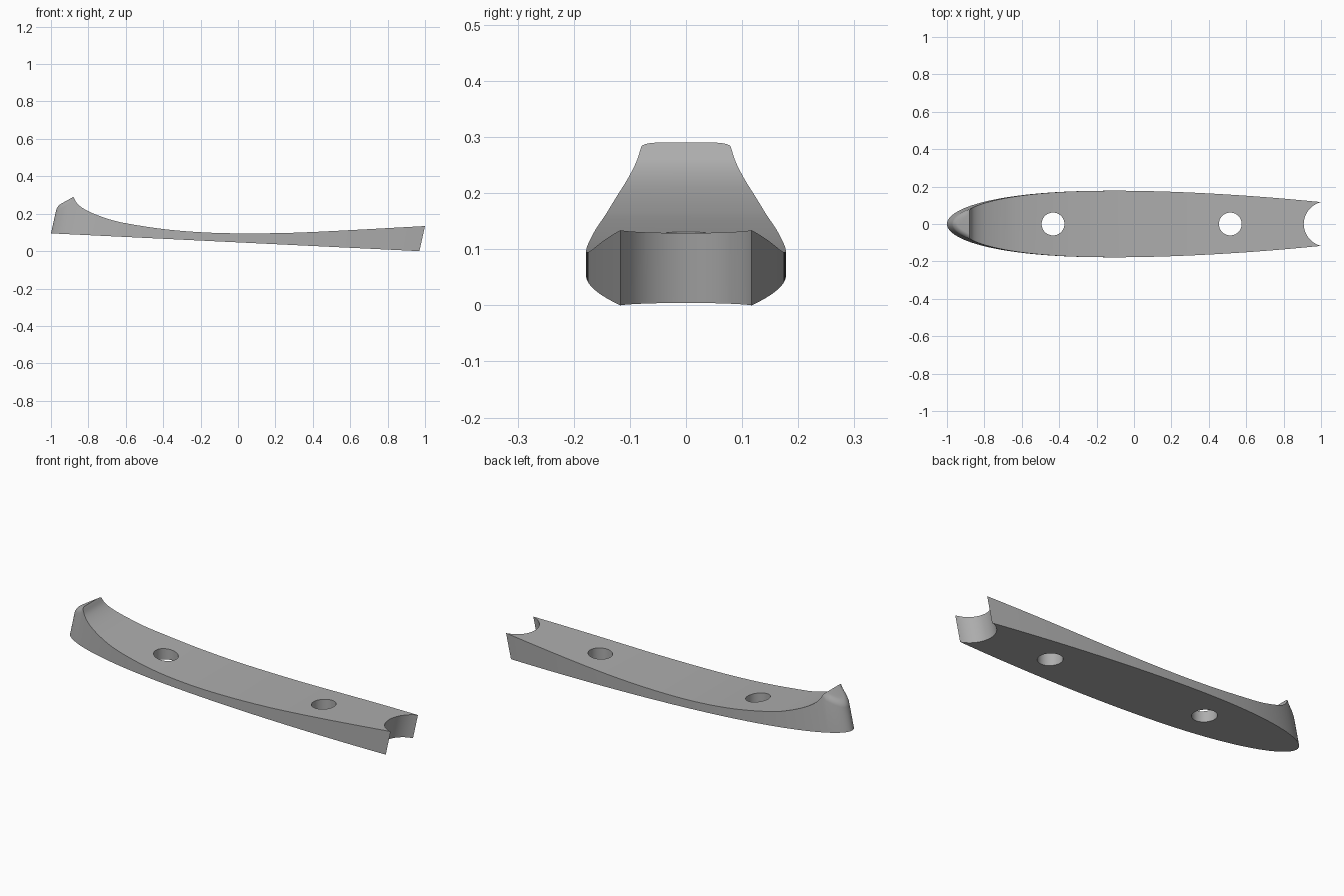
import bpy, bmesh
from math import sin, cos, pi, asin
from mathutils import Vector

cube = bpy.data.objects.get("Cube")
if cube:
    bpy.data.objects.remove(cube, do_unlink=True)

LEAN = 0.222           # how far the walls lean towards +x per unit of height
TAIL = 0.97            # x of the tail corners on the underside
WIDE = 0.178           # largest half width


def prism(name, ring, sweep):
    """Closed solid from a ring of points swept along a vector."""
    bm = bmesh.new()
    face = bm.faces.new([bm.verts.new(p) for p in ring])
    out = bmesh.ops.extrude_face_region(bm, geom=[face])
    moved = [v for v in out["geom"] if isinstance(v, bmesh.types.BMVert)]
    bmesh.ops.translate(bm, verts=moved, vec=sweep)
    bmesh.ops.recalc_face_normals(bm, faces=bm.faces)
    mesh = bpy.data.meshes.new(name)
    bm.to_mesh(mesh)
    bm.free()
    obj = bpy.data.objects.new(name, mesh)
    bpy.context.collection.objects.link(obj)
    return obj


def spline(points, steps):
    """Smooth curve through the points."""
    pts = [Vector(p) for p in points]
    pts = [2 * pts[0] - pts[1]] + pts + [2 * pts[-1] - pts[-2]]
    curve = []
    for a, b, c, d in zip(pts, pts[1:], pts[2:], pts[3:]):
        for i in range(steps):
            t = i / steps
            curve.append(0.5 * (2 * b + (c - a) * t + (2 * a - 5 * b + 4 * c - d) * t ** 2
                                + (3 * b - a - 3 * c + d) * t ** 3))
    return curve + [pts[-2]]


# Plan outline: rounded nose, gently tapering tail, round notch in the tail
side = []
for i in range(1, 33):
    t = cos(pi / 2 * i / 32)
    side.append((-0.1 - 0.9 * t, WIDE * (1 - t ** 2.35) ** 0.5))
for i in range(1, 25):
    s = i / 24
    side.append((-0.1 + (TAIL + 0.1) * s, WIDE - 0.061 * s ** 1.8))
radius, half = 0.121, side[-1][1]
centre = TAIL + (radius ** 2 - half ** 2) ** 0.5
reach = asin(half / radius)
notch = []
for i in range(1, 32):
    a = reach * (1 - 2 * i / 32)
    notch.append((centre - radius * cos(a), radius * sin(a)))
outline = [(-1, 0)] + side + notch + [(x, -y) for x, y in reversed(side)]
ring = [(x, y, 0.095 * (TAIL - x) / (TAIL + 1)) for x, y in outline]
body = prism("curved_handle", ring, (LEAN * 0.45, 0, 0.45))

# Side profile: sloping nose top, then a long hollow sweep to the tail
sweep = spline([(-0.88, 0.29), (-0.855, 0.25), (-0.8, 0.213), (-0.7, 0.174), (-0.6, 0.149),
                (-0.4, 0.118), (-0.2, 0.101), (0, 0.095), (0.25, 0.097), (0.5, 0.107),
                (1, 0.134), (1.2, 0.145)], 6)
profile = [(1.2, -0.3), (-1.2, -0.3), (-1.2, 0.109), (-0.968, 0.241)] + [tuple(p) for p in sweep]
keep = prism("profile_cutter", [(x, -0.4, z) for x, z in profile], (0, 0.8, 0))

# Two screw holes
cutters = [(keep, "INTERSECT")]
for x in (-0.433, 0.515):
    circle = [(x + 0.061 * cos(2 * pi * i / 48), 0.061 * sin(2 * pi * i / 48), -0.2)
              for i in range(48)]
    cutters.append((prism("hole_cutter", circle, (0, 0, 0.8)), "DIFFERENCE"))

bpy.context.view_layer.objects.active = body
for cutter, kind in cutters:
    cutter.hide_render = True
    mod = body.modifiers.new("cut", "BOOLEAN")
    mod.operation, mod.solver, mod.object = kind, "EXACT", cutter
    bpy.ops.object.modifier_apply(modifier=mod.name)
    bpy.data.objects.remove(cutter, do_unlink=True)

# Round the rim where the nose top meets the wall
bm = bmesh.new()
bm.from_mesh(body.data)
bmesh.ops.remove_doubles(bm, verts=bm.verts, dist=0.0001)
bm.normal_update()
top = Vector((-0.132, 0, 0.232)).normalized()
rim = []
for e in bm.edges:
    if len(e.link_faces) != 2 or max(v.co.x for v in e.verts) > -0.87:
        continue
    tops = [f for f in e.link_faces if f.normal.dot(top) > 0.99]
    walls = [f for f in e.link_faces if f.normal.z < 0.4 and f.normal.x < 0.05]
    if tops and walls:
        rim.append(e)
bmesh.ops.bevel(bm, geom=rim, offset=0.024, offset_type="OFFSET", segments=5,
                profile=0.5, affect="EDGES", clamp_overlap=False)
bm.to_mesh(body.data)
bm.free()

# Plain grey material
grey = bpy.data.materials.new("plain_grey")
grey.use_nodes = True
colour = (0.42, 0.42, 0.42, 1)
grey.diffuse_color = colour
grey.node_tree.nodes["Principled BSDF"].inputs["Base Color"].default_value = colour
body.data.materials.clear()
body.data.materials.append(grey)

bpy.ops.object.select_all(action="DESELECT")
body.select_set(True)
bpy.ops.object.shade_smooth_by_angle(angle=pi / 6)
